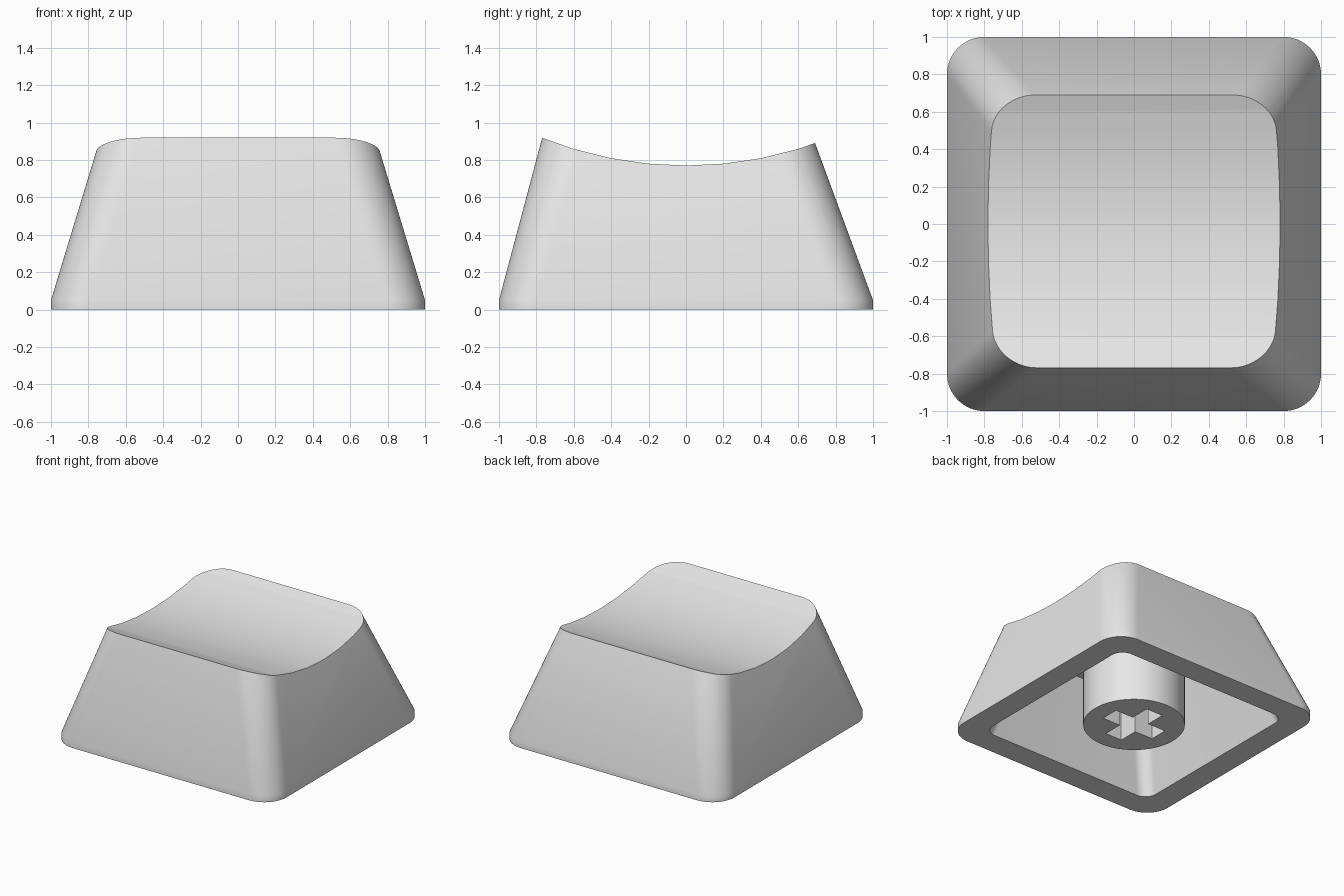
import bpy, bmesh, math
from mathutils import Vector

if "Cube" in bpy.data.objects:
    bpy.data.objects.remove(bpy.data.objects["Cube"])

grey = bpy.data.materials.new("light_grey")
grey.diffuse_color = (0.8, 0.8, 0.8, 1)
grey.use_nodes = True
grey.node_tree.nodes["Principled BSDF"].inputs["Base Color"].default_value = grey.diffuse_color


def loft(name, rings):
    """Closed solid skinned through rings that share one point count."""
    bm = bmesh.new()
    loops = [[bm.verts.new(p) for p in ring] for ring in rings]
    n = len(loops[0])
    for a, b in zip(loops, loops[1:]):
        for i in range(n):
            j = (i + 1) % n
            bm.faces.new((a[i], a[j], b[j], b[i]))
    bm.faces.new(loops[0][::-1])
    bm.faces.new(loops[-1])
    bmesh.ops.recalc_face_normals(bm, faces=bm.faces)
    mesh = bpy.data.meshes.new(name)
    bm.to_mesh(mesh)
    bm.free()
    mesh.materials.append(grey)
    obj = bpy.data.objects.new(name, mesh)
    bpy.context.collection.objects.link(obj)
    return obj


def tapered_ring(half, radius, rise, z, seg=16):
    """Rounded rectangle whose four sides lean in with height."""
    x = half - 0.304 * rise
    front, back = -half + 0.266 * rise, half - 0.369 * rise
    corners = [(x, back), (-x, back), (-x, front), (x, front)]
    pts = []
    for q, (cx, cy) in enumerate(corners):
        ox = cx - math.copysign(radius, cx)
        oy = cy - math.copysign(radius, cy)
        for i in range(seg + 1):
            a = math.pi / 2 * (q + i / seg)
            pts.append(Vector((ox + radius * math.cos(a), oy + radius * math.sin(a), z)))
    return pts


def activate(obj):
    bpy.ops.object.select_all(action='DESELECT')
    obj.select_set(True)
    bpy.context.view_layer.objects.active = obj


def cut(obj, cutter):
    activate(obj)
    mod = obj.modifiers.new("cut", 'BOOLEAN')
    mod.operation = 'DIFFERENCE'
    mod.solver = 'EXACT'
    mod.object = cutter
    bpy.ops.object.modifier_apply(modifier=mod.name)
    bpy.data.objects.remove(cutter, do_unlink=True)


# Outer shell: short vertical skirt, then leaning walls
shell = loft("cap_shell", [
    tapered_ring(1, 0.2, 0, 0),
    tapered_ring(1, 0.2, 0, 0.05),
    tapered_ring(1, 0.22, 1.05, 1.1),
])

# Dished top: scoop running left to right
R, centre_z = 2.08, 2.85
arc = [(R * math.sin(math.radians(5.625 * k)), centre_z - R * math.cos(math.radians(5.625 * k)))
       for k in range(-7, 8)]
cut(shell, loft("dish_cutter", [[Vector((x, y, z)) for y, z in arc] for x in (-1.5, 1.5)]))

# Hollow underside
cut(shell, loft("cavity_cutter", [
    tapered_ring(0.8, 0.1, -0.1, -0.1),
    tapered_ring(0.8, 0.1, 0.68, 0.68),
]))

# Central stem, from the bottom plane up into the ceiling
circle = [(0.383 * math.cos(math.tau * i / 64), 0.383 * math.sin(math.tau * i / 64)) for i in range(64)]
stem = loft("stem", [[Vector((x, y, z)) for x, y in circle] for z in (0, 0.7)])

# Cross-shaped socket in the stem
L, w = 0.24, 0.075
quarter = [(L, -w), (L, w), (w, w)]
cross = []
for q in range(4):
    c, s = [(1, 0), (0, 1), (-1, 0), (0, -1)][q]
    cross += [(c * x - s * y, s * x + c * y) for x, y in quarter]
cut(stem, loft("socket_cutter", [[Vector((x, y, z)) for x, y in cross] for z in (-0.1, 0.5)]))

for obj in (shell, stem):
    activate(obj)
    bpy.ops.object.shade_smooth_by_angle(angle=math.radians(30))
